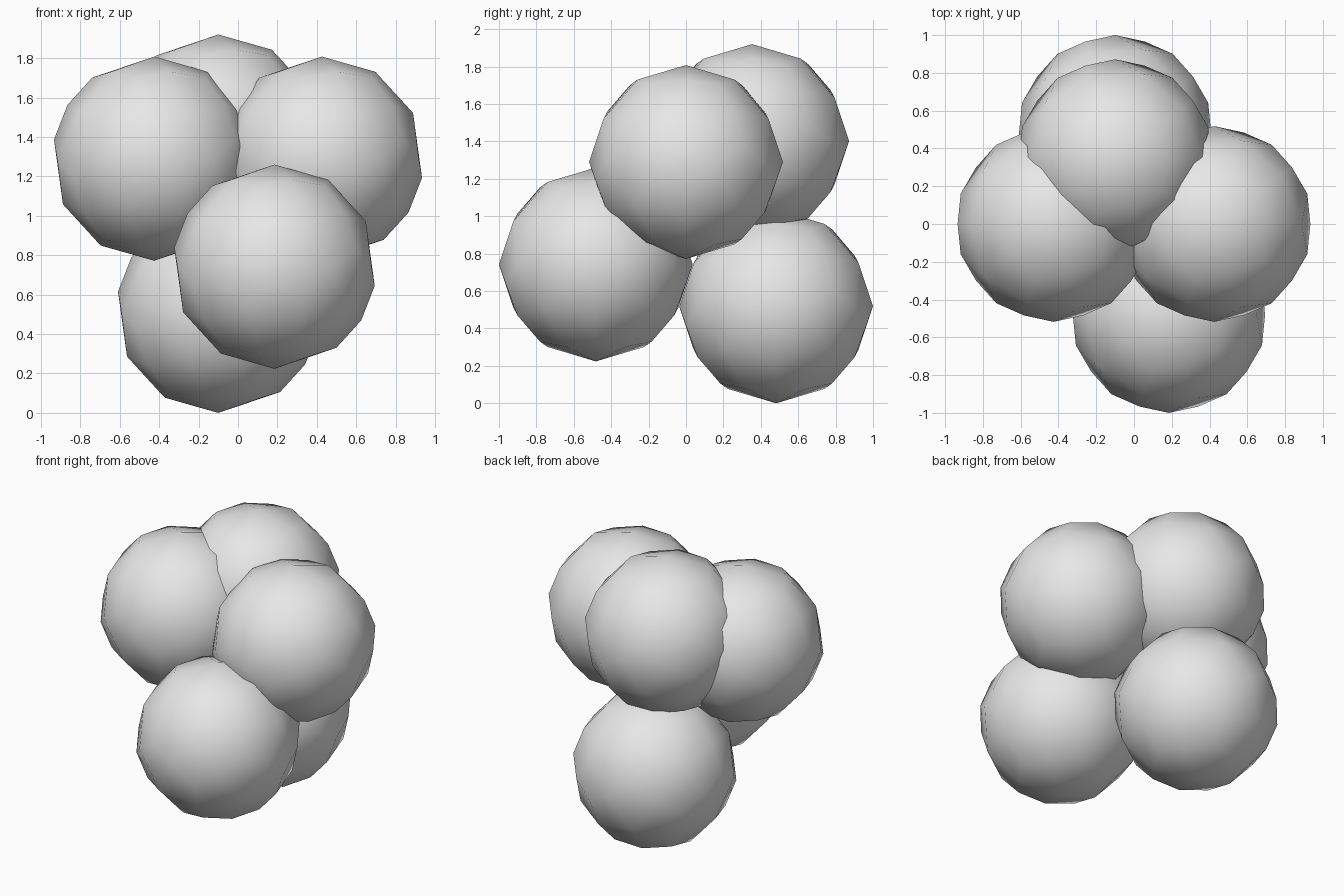
import bpy

if "Cube" in bpy.data.objects:
    bpy.data.objects.remove(bpy.data.objects["Cube"])

RADIUS = 0.518

grey = bpy.data.materials.new("light grey")
grey.diffuse_color = (0.8, 0.8, 0.8, 1.0)
grey.use_nodes = True
grey.node_tree.nodes["Principled BSDF"].inputs["Base Color"].default_value = grey.diffuse_color


def ball(name, centre):
    """Icosahedron split once into kite-shaped faces and rounded to a sphere."""
    bpy.ops.mesh.primitive_ico_sphere_add(subdivisions=1, radius=RADIUS, location=centre)
    obj = bpy.context.object
    obj.name = name
    obj.data.materials.append(grey)
    split = obj.modifiers.new("split", 'SUBSURF')
    split.levels = split.render_levels = 1
    split.use_limit_surface = False
    bpy.ops.object.modifier_apply(modifier=split.name)
    for v in obj.data.vertices:
        v.co = v.co.normalized() * RADIUS
    bpy.ops.object.shade_smooth()
    return obj


# Cluster of five overlapping balls
ball("left_ball", (-0.425, 0.0, 1.29))
ball("right_ball", (0.425, 0.0, 1.29))
ball("front_ball", (0.185, -0.482, 0.742))
ball("lower_back_ball", (-0.1, 0.482, 0.518))
ball("upper_back_ball", (-0.1, 0.354, 1.402))
